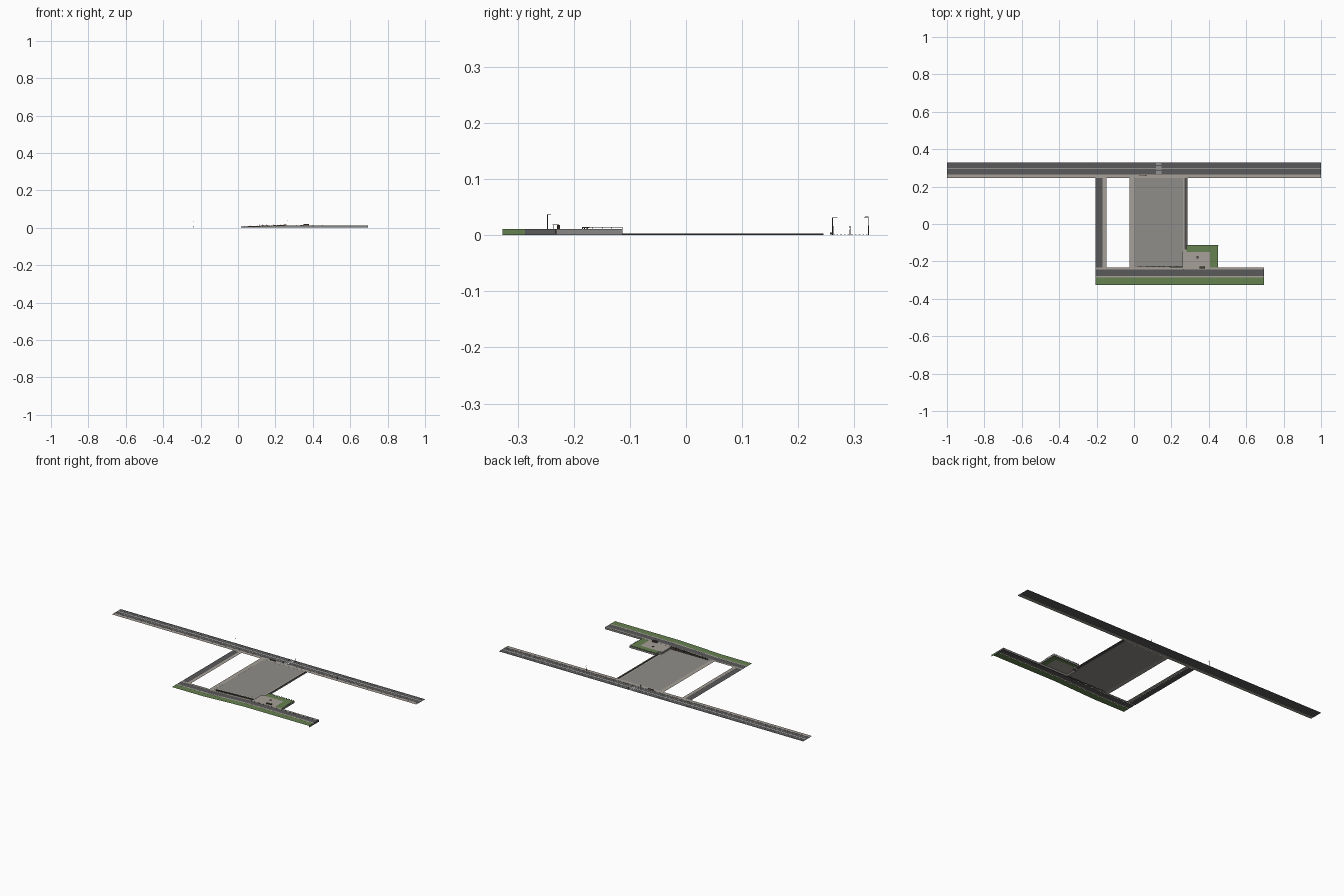
import bpy, bmesh, math

if "Cube" in bpy.data.objects:
    bpy.data.objects.remove(bpy.data.objects["Cube"])

def mat(name, r, g, b):
    m = bpy.data.materials.new(name)
    m.diffuse_color = (r, g, b, 1)
    m.use_nodes = True
    m.node_tree.nodes["Principled BSDF"].inputs["Base Color"].default_value = m.diffuse_color
    return m

ASPHALT = mat("asphalt", .10, .10, .10)
PAVING = mat("paving", .38, .35, .31)
LOT = mat("lot_concrete", .28, .27, .25)
GRASS = mat("grass", .13, .22, .08)
PAINT = mat("road_paint", .7, .7, .68)
BROWN = mat("dark_brown", .06, .045, .035)
METAL = mat("metal", .15, .15, .16)
WALL = mat("retaining_concrete", .26, .25, .24)

def make(name, bm, m):
    bmesh.ops.recalc_face_normals(bm, faces=bm.faces)
    me = bpy.data.meshes.new(name)
    bm.to_mesh(me)
    bm.free()
    me.materials.append(m)
    ob = bpy.data.objects.new(name, me)
    bpy.context.collection.objects.link(ob)
    return ob

def sheet(name, x0, x1, y0, y1, z, m):
    bm = bmesh.new()
    bm.faces.new([bm.verts.new(p) for p in ((x0, y0, z), (x1, y0, z), (x1, y1, z), (x0, y1, z))])
    me = make(name, bm, m)
    if me.data.polygons[0].normal.z < 0:
        me.data.flip_normals()

def add_box(bm, x0, x1, y0, y1, z0, z1):
    r = bmesh.ops.create_cube(bm, size=1)
    for v in r["verts"]:
        v.co = ((x0 + x1) / 2 + v.co.x * (x1 - x0), (y0 + y1) / 2 + v.co.y * (y1 - y0),
                (z0 + z1) / 2 + v.co.z * (z1 - z0))

def boxes(name, items, m):
    bm = bmesh.new()
    for it in items:
        add_box(bm, *it)
    return make(name, bm, m)

H = .011                                   # height of the raised terrace
RAMP = [(-.205, .0008), (0, .0008), (.26, H), (.695, H)]

def ramp_strip(name, y0, y1, m, lift=0):
    bm = bmesh.new()
    rows = [[bm.verts.new((x, y, z + lift)) for y in (y0, y1)] for x, z in RAMP]
    for a, b in zip(rows, rows[1:]):
        bm.faces.new((a[0], b[0], b[1], a[1]))
    ob = make(name, bm, m)
    if ob.data.polygons[0].normal.z < 0:
        ob.data.flip_normals()

# Back avenue with pavement, two carriageways and a median
sheet("back_pavement", -1, 1, .245, .265, .001, PAVING)
sheet("back_road", -1, 1, .265, .328, .0005, ASPHALT)
sheet("back_median", -1, 1, .294, .298, .001, PAINT)
boxes("back_kerb", [(-1, 1, .264, .2655, 0, .0012)], PAVING)
for i, y in enumerate((.2795, .3125)):
    boxes("lane_dashes_%d" % i, [(-1 + k * .025, -.988 + k * .025, y, y + .0008, .0005, .0008)
                                 for k in range(80)], PAINT)
boxes("crosswalk", [(.118, .148, .268 + k * .0066, .271 + k * .0066, .0005, .0009)
                    for k in range(9)], PAINT)

# Left side street
sheet("left_road", -.205, -.168, -.235, .245, .0005, ASPHALT)
sheet("left_pavement", -.168, -.148, -.235, .245, .001, PAVING)

# Central lot and its side paths
sheet("lot", 0, .262, -.232, .245, .0007, LOT)
sheet("lot_left_path", -.025, 0, -.235, .245, .001, PAVING)
sheet("right_lane", .262, .285, -.16, .245, .0006, ASPHALT)
sheet("right_lane_path", .262, .27, -.16, .245, .001, PAVING)
boxes("lot_right_fence", [(.2725, .2745, -.16, .245, 0, .003)], BROWN)

# Front street climbing to the right
ramp_strip("front_pavement", -.243, -.232, PAVING, .0004)
ramp_strip("front_road", -.278, -.243, ASPHALT)
ramp_strip("front_far_pavement", -.287, -.278, PAVING, .0004)
ramp_strip("front_verge", -.327, -.287, GRASS)

# Retaining wall below the street
bm = bmesh.new()
pts = RAMP[1:]
bm.faces.new([bm.verts.new((x, -.2325, z)) for x, z in pts] +
             [bm.verts.new((.695, -.2325, 0)), bm.verts.new((0, -.2325, 0))])
make("retaining_wall", bm, WALL)
for n, y0, y1, m in (("road", -.287, -.2325, ASPHALT), ("verge", -.327, -.287, GRASS)):
    bm = bmesh.new()
    bm.faces.new([bm.verts.new((.695, y, z)) for y, z in ((y0, 0), (y1, 0), (y1, H), (y0, H))])
    make(n + "_end_face", bm, m)

# Raised plaza and lawn with retaining sides
sheet("plaza", .26, .405, -.232, -.15, H, PAVING)
sheet("lawn_side", .405, .45, -.232, -.113, H, GRASS)
sheet("lawn_back", .28, .405, -.15, -.113, H, GRASS)
bm = bmesh.new()
path = [(.26, -.232), (.26, -.15), (.28, -.15), (.28, -.113), (.45, -.113), (.45, -.232)]
cols = [[bm.verts.new((x, y, z)) for z in (0, H)] for x, y in path]
for a, b in zip(cols, cols[1:]):
    bm.faces.new((a[0], b[0], b[1], a[1]))
make("terrace_wall", bm, WALL)

# Terrace railing
rail = [(.28, .45, -.1145, -.1135, .0138, .0146), (.449, .45, -.185, -.1135, .0138, .0146)]
rail += [(.28 + k * .017, .281 + k * .017, -.1145, -.1135, H, .014) for k in range(11)]
rail += [(.449, .45, -.185 + k * .0175, -.184 + k * .0175, H, .014) for k in range(4)]
boxes("terrace_railing", rail, METAL)

# Dark fence along the front of the lot: sloping panels and posts
items = []
for k in range(14):
    x = .015 + k * .0175
    z = H * x / .26
    items.append((x, x + .017, -.229, -.226, 0, z + .006))
    items.append((x, x + .0015, -.230, -.225, 0, z + .008))
boxes("front_fence", items, BROWN)

# Steps down from the plaza to the lot
boxes("plaza_steps", [(.262, .285, -.15 + k * .003, -.147 + k * .003, 0, H - (k + 1) * .0018)
                      for k in range(5)], PAVING)

# Bench shelter on the plaza
boxes("shelter", [(.35, .38, -.238, -.226, .0185, .0195), (.35, .38, -.227, -.226, H, .0185),
                  (.351, .352, -.237, -.236, H, .0185), (.378, .379, -.237, -.236, H, .0185)], BROWN)
boxes("bench", [(.335, .345, -.185, -.172, .0125, .0138), (.337, .343, -.182, -.18, H, .0125),
                (.337, .343, -.177, -.175, H, .0125)], BROWN)

def post(name, x, y, z0, z1, arm=0):
    bm = bmesh.new()
    r = bmesh.ops.create_cone(bm, segments=8, radius1=.0008, radius2=.0006, depth=z1 - z0, cap_ends=True)
    bmesh.ops.translate(bm, verts=r["verts"], vec=(x, y, (z0 + z1) / 2))
    if arm:
        add_box(bm, x - .0006, x + .0006, min(y, y + arm), max(y, y + arm), z1 - .001, z1)
        add_box(bm, x - .001, x + .001, y + arm - .002, y + arm + .002, z1 - .0014, z1 - .0004)
    make(name, bm, METAL)

# Street lamps and signal posts
post("lamp_left", -.24, .325, 0, .033, -.006)
post("lamp_right", .47, .261, 0, .032, .007)
post("lamp_front", .265, -.247, H, .038, .004)
post("signal_median", .13, .2925, 0, .015)
post("signal_far", .152, .325, 0, .015)
post("signal_near", .114, .262, 0, .015)
boxes("signal_heads", [(x - .0015, x + .0015, y - .001, y + .001, .0125, .016)
                       for x, y in ((.13, .2925), (.152, .325), (.114, .262))], BROWN)

# Pavement furniture beside the crossing
boxes("planters", [(.03 + k * .01, .036 + k * .01, .257, .261, .001, .005) for k in range(4)], BROWN)
